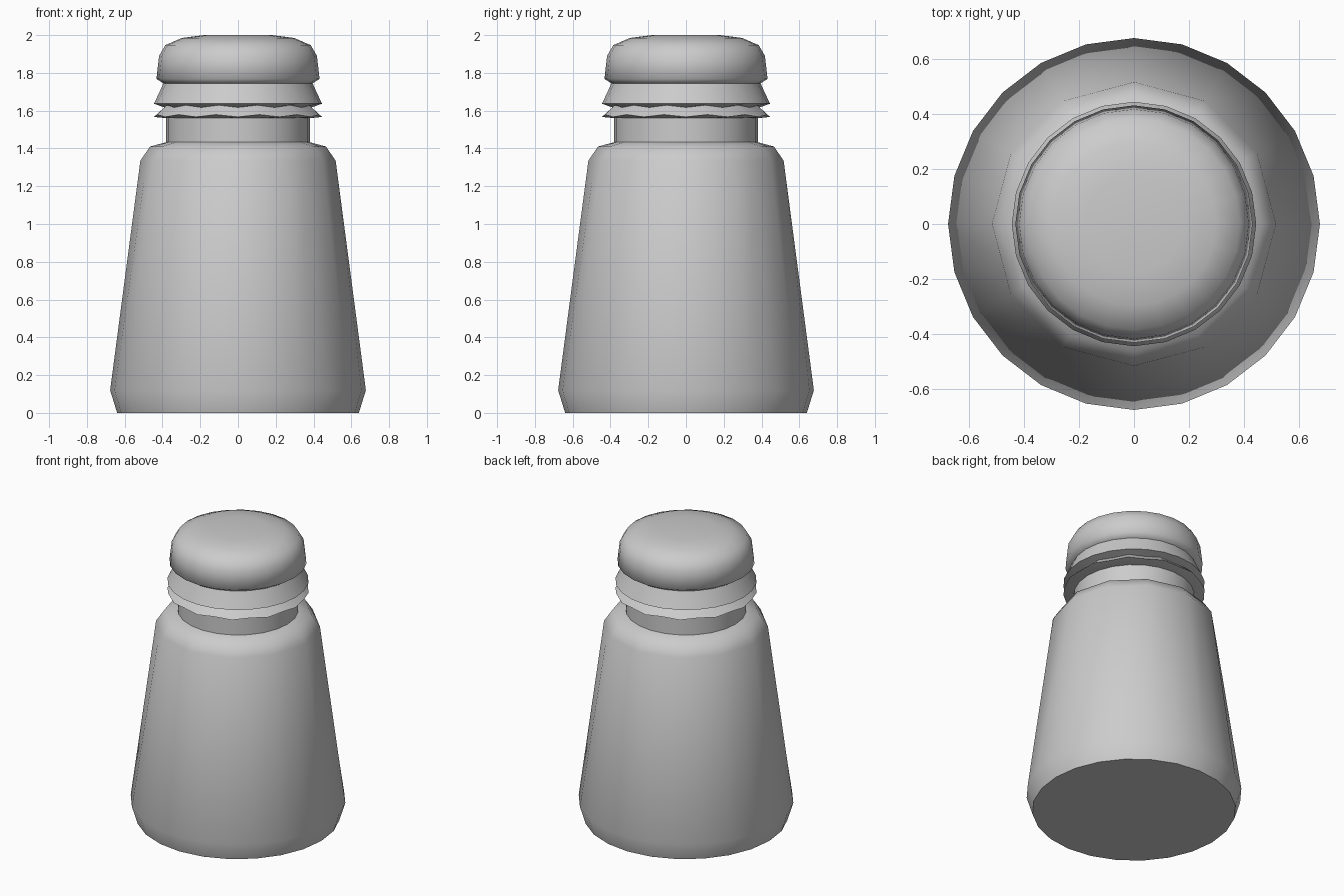
import bpy, bmesh
from math import sin, cos, pi, radians

if "Cube" in bpy.data.objects:
    bpy.data.objects.remove(bpy.data.objects["Cube"])

SIDES = 24


def lathe(name, rings, angle):
    """rings: (radius, z, mode, z_shift); mode 12 flattens odd points onto a 12-gon,
    z_shift lifts the odd points. Both ends are capped."""
    bm = bmesh.new()
    loops = []
    for r, z, mode, shift in rings:
        loop = []
        for i in range(SIDES):
            a = 2 * pi * i / SIDES
            odd = i % 2
            rr = r * cos(pi / 12) if (odd and mode == 12) else r
            loop.append(bm.verts.new((rr * cos(a), rr * sin(a), z + shift * odd)))
        loops.append(loop)
    for lo, hi in zip(loops, loops[1:]):
        for i in range(SIDES):
            j = (i + 1) % SIDES
            bm.faces.new((lo[i], lo[j], hi[j], hi[i]))
    bm.faces.new(loops[0][::-1])
    bm.faces.new(loops[-1])
    bmesh.ops.recalc_face_normals(bm, faces=bm.faces)
    me = bpy.data.meshes.new(name)
    bm.to_mesh(me)
    bm.free()
    ob = bpy.data.objects.new(name, me)
    bpy.context.collection.objects.link(ob)
    bpy.ops.object.select_all(action='DESELECT')
    ob.select_set(True)
    bpy.context.view_layer.objects.active = ob
    bpy.ops.object.shade_smooth_by_angle(angle=radians(angle))
    return ob


# Tapered jar with chamfered foot, shoulder and neck
lathe("jar_body", [
    (0.64, 0.0, 24, 0),
    (0.677, 0.12, 24, 0),
    (0.517, 1.335, 12, 0),
    (0.466, 1.41, 12, 0),
    (0.38, 1.433, 24, 0),
    (0.38, 1.57, 24, 0),
], 62)

# Screw cap: scalloped rim, bead, groove and rounded dome
lathe("cap", [
    (0.38, 1.56, 24, 0),
    (0.445, 1.567, 24, 0.012),
    (0.39, 1.617, 24, 0.012),
    (0.445, 1.637, 24, 0),
    (0.415, 1.70, 24, 0),
    (0.395, 1.745, 24, 0),
    (0.432, 1.768, 24, 0),
    (0.418, 1.89, 24, 0),
    (0.385, 1.947, 24, 0),
    (0.297, 1.985, 24, 0),
    (0.18, 2.0, 24, 0),
], 75)
